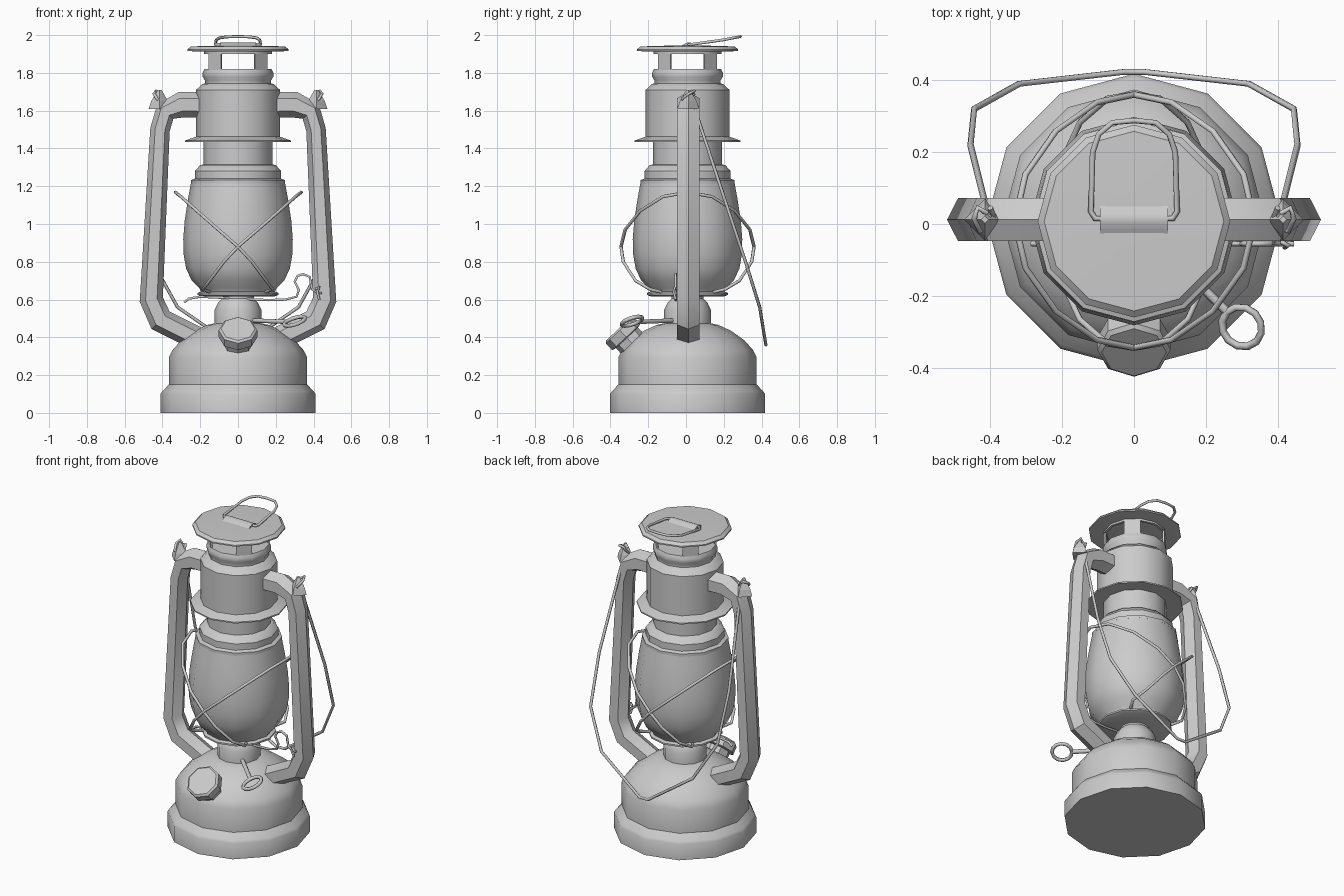
import bpy, bmesh, math
from mathutils import Vector, Matrix

if "Cube" in bpy.data.objects:
    bpy.data.objects.remove(bpy.data.objects["Cube"])

Y0 = 0.008   # the turned body sits a hair behind centre


def finish(name, bm, smooth=40):
    bmesh.ops.recalc_face_normals(bm, faces=bm.faces)
    me = bpy.data.meshes.new(name)
    bm.to_mesh(me)
    bm.free()
    ob = bpy.data.objects.new(name, me)
    bpy.context.collection.objects.link(ob)
    if smooth:
        bpy.ops.object.select_all(action='DESELECT')
        ob.select_set(True)
        bpy.context.view_layer.objects.active = ob
        bpy.ops.object.shade_smooth_by_angle(angle=math.radians(smooth))
    return ob


def bridge(bm, rings, closed=False):
    pairs = list(zip(rings, rings[1:] + rings[:1])) if closed else list(zip(rings, rings[1:]))
    for a, b in pairs:
        n = len(a)
        for i in range(n):
            bm.faces.new((a[i], a[(i + 1) % n], b[(i + 1) % n], b[i]))
    if not closed:
        bm.faces.new(rings[0])
        bm.faces.new(rings[-1])


def lathe(name, profile, n=12, mat=None, closed=False, smooth=40):
    """Turn (radius, height) pairs around z, ends capped unless closed."""
    bm = bmesh.new()
    rings = [[bm.verts.new((r * math.cos(2 * math.pi * i / n), r * math.sin(2 * math.pi * i / n), z))
              for i in range(n)] for r, z in profile]
    bridge(bm, rings, closed)
    bm.transform(mat or Matrix.Translation((0, Y0, 0)))
    return finish(name, bm, smooth)


def wire(name, pts, r=0.009, cyclic=False):
    cu = bpy.data.curves.new(name, 'CURVE')
    cu.dimensions = '3D'
    cu.bevel_depth = r
    cu.bevel_resolution = 1
    cu.use_fill_caps = True
    sp = cu.splines.new('POLY')
    sp.points.add(len(pts) - 1)
    for p, co in zip(sp.points, pts):
        p.co = (*co, 1)
    sp.use_cyclic_u = cyclic
    ob = bpy.data.objects.new(name, cu)
    bpy.context.collection.objects.link(ob)
    bpy.ops.object.select_all(action='DESELECT')
    ob.select_set(True)
    bpy.context.view_layer.objects.active = ob
    bpy.ops.object.convert(target='MESH')
    return bpy.context.object


def mirrored(half):
    """Complete a wire path across x = 0."""
    return half + [(-x, y, z) for x, y, z in reversed(half) if abs(x) > 1e-6]


# fuel tank and burner
lathe("fuel_tank", [(.41, 0), (.41, .10), (.40, .115), (.366, .15), (.366, .295), (.345, .335),
                    (.30, .385), (.23, .435), (.165, .465), (.12, .475)])
lathe("burner", [(.124, .46), (.124, .545), (.105, .585), (.085, .605), (.085, .63)])
lathe("globe_plate", [(.19, .615), (.215, .625), (.215, .635), (.19, .645)])

# glass globe
lathe("globe", [(.195, .64), (.205, .66), (.245, .70), (.275, .765), (.288, .84), (.29, .92),
                (.282, 1.02), (.265, 1.13), (.248, 1.225)])

# chimney parts
lathe("globe_collar", [(.25, 1.215), (.25, 1.232), (.228, 1.24), (.228, 1.28), (.20, 1.312), (.183, 1.315),
                       (.183, 1.45)])
lathe("heat_flange", [(.18, 1.44), (.28, 1.434), (.28, 1.442), (.222, 1.462), (.222, 1.46)])
lathe("chimney", [(.222, 1.455), (.222, 1.71), (.19, 1.74), (.175, 1.745), (.175, 1.76), (.187, 1.78),
                  (.187, 1.80), (.178, 1.82)])
lathe("vent_rim", [(.18, 1.90), (.18, 1.925), (.165, 1.925), (.165, 1.90)], closed=True)
lathe("top_cap", [(.20, 1.912), (.268, 1.916), (.268, 1.924), (.25, 1.94), (.08, 1.945)])

# four vent posts on the diagonals
for k in range(4):
    bm = bmesh.new()
    angs = [math.radians(90 * k + a) for a in (30, 60)]
    rings = [[bm.verts.new((r * math.cos(a), r * math.sin(a) + Y0, z))
              for r, a in ((.18, angs[0]), (.18, angs[1]), (.168, angs[1]), (.168, angs[0]))]
             for z in (1.81, 1.91)]
    bridge(bm, rings)
    finish("vent_post", bm, 0)

# hollow side tubes, hexagonal section swept in the xz plane
path = [(.15, 1.63), (.30, 1.632), (.385, 1.595), (.413, 1.50), (.459, .60), (.41, .49), (.22, .395)]
size = [.066, .066, .055, .05, .06, .064, .06]
for s in (1, -1):
    bm = bmesh.new()
    rings = []
    P = [Vector((x * s, .012, z)) for x, z in path]
    for i, p in enumerate(P):
        t0 = (p - P[max(i - 1, 0)]).normalized()
        t1 = (P[min(i + 1, len(P) - 1)] - p).normalized()
        side = (t0 + t1).normalized().cross(Vector((0, 1, 0)))
        rings.append([bm.verts.new(p + side * size[i] * 1.04 * math.cos(j * math.pi / 3)
                                   + Vector((0, .069 * math.sin(j * math.pi / 3), 0))) for j in range(6)])
    bridge(bm, rings)
    finish("side_tube", bm, 35)
    # bail ear and the hooked wire end
    lathe("bail_ear", [(.058, 1.61), (.045, 1.65), (.01, 1.71)], 4,
          Matrix.Translation((s * .415, .012, 0)), smooth=0)
    wire("bail_hook", [(s * x, y, z) for x, y, z in
                       ((.41, .03, 1.69), (.435, .045, 1.705), (.445, .015, 1.69), (.43, -.02, 1.665),
                        (.41, -.01, 1.64), (.39, .02, 1.66), (.40, .045, 1.69))], .008)

# carrying bail hanging behind
wire("carrying_bail", mirrored([(.405, .02, 1.69), (.455, .22, 1.085), (.445, .32, .785),
                                (.32, .39, .56), (.03, .423, .36)]))

# crossing globe guards
half = [(.335, 0, 1.168), (.305, .13, 1.145), (.22, .25, 1.07), (.105, .33, .97), (0, .352, .88),
        (-.075, .34, .80), (-.15, .275, .70), (-.185, .20, .655), (-.15, .14, .64)]
guard = [(x, -y, z) for x, y, z in reversed(half[1:])] + half
for s in (1, -1):
    wire("globe_guard", [(s * x * (1 if s > 0 else .99), y + Y0, z) for x, y, z in guard])

# globe lifter wire with its finger loop
wire("globe_lifter", [(x, -.055, z) for x, z in
                      ((-.285, .585), (-.26, .605), (-.20, .615), (0, .605), (.16, .597), (.25, .60), (.31, .615),
                       (.322, .65), (.30, .695), (.315, .725), (.345, .735), (.38, .72), (.385, .69),
                       (.392, .655), (.42, .635), (.445, .635))], .007)
wire("lifter_catch", [(.43, -.055, .60), (.42, -.065, .64), (.43, -.06, .665), (.41, -.05, .655)], .007)

# filler cap on the front of the tank
axis = Vector((0, -.68, .73)).normalized()
right = Vector((1, 0, 0))
up = axis.cross(right)
frame = Matrix((right, up, axis)).transposed().to_4x4()
frame.translation = (0, -.357, .445)
lathe("filler_cap", [(.09, 0), (.102, -.01), (.102, -.06), (.08, -.065), (.08, -.16)], 8, frame, smooth=30)

# wick key: stem and tilted ring
wire("wick_stem", [(.06, -.05, .49), (.258, -.243, .482)], .013)
tilt = Vector((-.33, -.33, 1)).normalized().to_track_quat('Z', 'Y')
wire("wick_ring", [Vector((.30, -.286, .485)) + tilt @ Vector((.058 * math.cos(a), .058 * math.sin(a), 0))
                   for a in (math.pi * i / 6 for i in range(12))], .011, True)

# small ring on the cap and the strap that holds it
wire("cap_ring", mirrored([(.02, .015, 1.95), (.108, .015, 1.95), (.12, .035, 1.952), (.115, .20, 1.975),
                           (.098, .25, 1.985), (.06, .282, 1.991), (0, .288, 1.992)]), .008)
bm = bmesh.new()
rings = [[bm.verts.new((x, y, z)) for y, z in
          ((-.035, 1.94), (-.015, 1.95), (.005, 1.96), (.025, 1.96), (.04, 1.95), (.058, 1.94))]
         for x in (-.095, .095)]
bridge(bm, rings)
finish("cap_strap", bm, 60)
